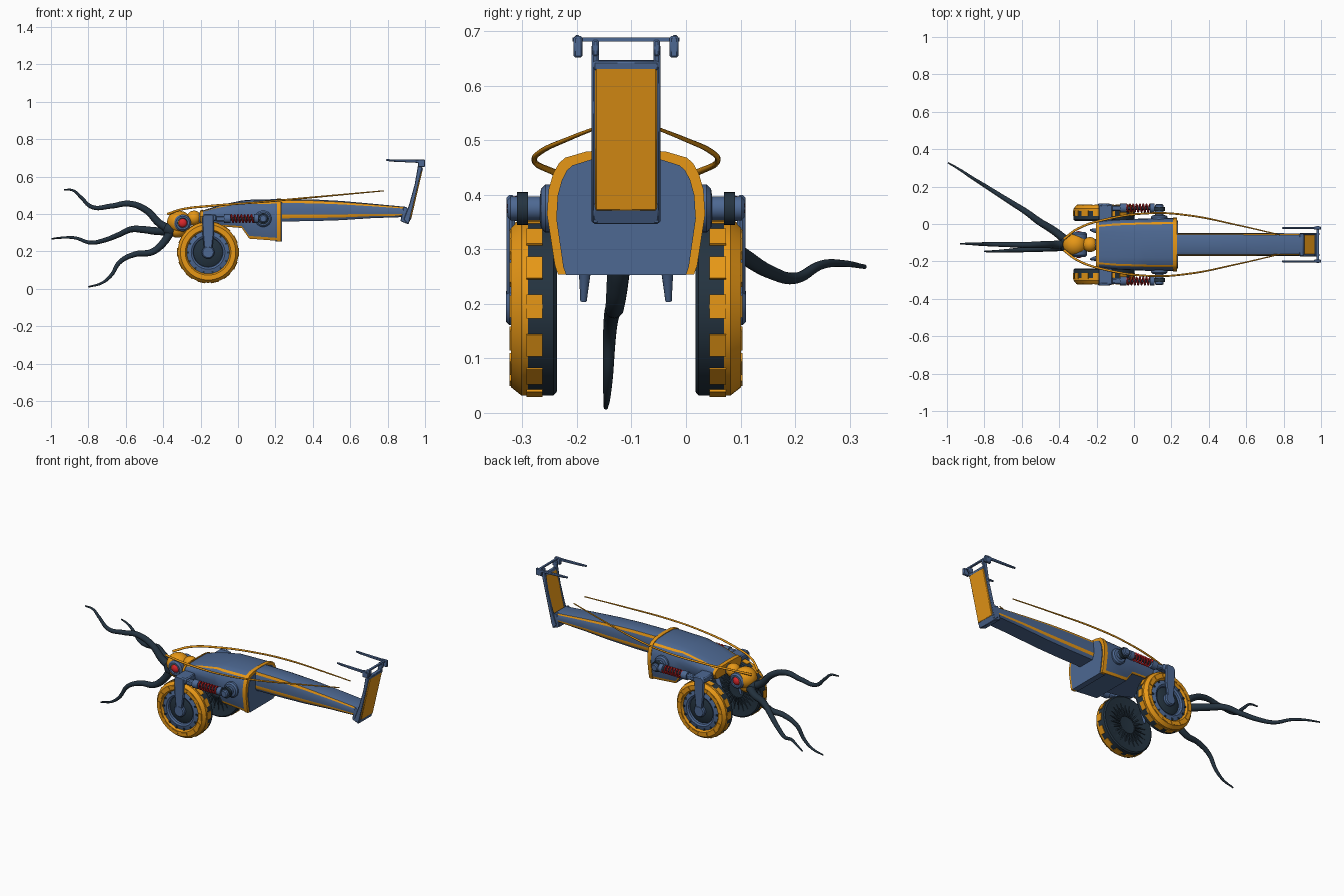
import bpy, bmesh, math
from mathutils import Vector, Matrix

if "Cube" in bpy.data.objects:
    bpy.data.objects.remove(bpy.data.objects["Cube"])

C = -0.11  # y of the machine's centre line


def mat(name, rgb):
    m = bpy.data.materials.new(name)
    m.diffuse_color = (*rgb, 1)
    m.use_nodes = True
    m.node_tree.nodes["Principled BSDF"].inputs["Base Color"].default_value = m.diffuse_color
    return m


BLUE = mat("blue", (0.075, 0.14, 0.29))
ORANGE = mat("orange", (0.80, 0.31, 0.008))
DARK = mat("dark", (0.018, 0.034, 0.052))
RED = mat("red", (0.7, 0.02, 0.025))


def finish(name, bm, mats, angle=35):
    bmesh.ops.remove_doubles(bm, verts=bm.verts, dist=1e-5)
    bmesh.ops.recalc_face_normals(bm, faces=bm.faces)
    me = bpy.data.meshes.new(name)
    bm.to_mesh(me)
    bm.free()
    for m in mats:
        me.materials.append(m)
    me.shade_smooth()
    me.set_sharp_from_angle(angle=math.radians(angle))
    ob = bpy.data.objects.new(name, me)
    bpy.context.collection.objects.link(ob)
    return ob


def loft(name, stations, half, mats, stripes=()):
    """Mirrored half section (width, height fractions) swept along x."""
    bm = bmesh.new()
    rings = []
    for x, zb, zt, w in stations:
        pts = [(a * w, zb + b * (zt - zb)) for a, b in half]
        full = pts + [(-a, b) for a, b in reversed(pts)]
        rings.append([bm.verts.new((x, C + a, b)) for a, b in full])
    n = len(rings[0])
    for r0, r1 in zip(rings, rings[1:]):
        for i in range(n):
            f = bm.faces.new((r0[i], r0[(i + 1) % n], r1[(i + 1) % n], r1[i]))
            f.material_index = int(i in stripes or (n - 2 - i) in stripes)
    bm.faces.new(rings[0])
    bm.faces.new(rings[-1])
    return finish(name, bm, mats)


def prism(name, prof, o0, o1, m, s=1, bevel=0.003):
    """xz outline extruded between two offsets from the centre line."""
    bm = bmesh.new()
    a = [bm.verts.new((x, C + s * o0, z)) for x, z in prof]
    b = [bm.verts.new((x, C + s * o1, z)) for x, z in prof]
    n = len(a)
    for i in range(n):
        bm.faces.new((a[i], a[(i + 1) % n], b[(i + 1) % n], b[i]))
    bm.faces.new(a)
    bm.faces.new(b)
    ob = finish(name, bm, [m])
    if bevel:
        mod = ob.modifiers.new("bevel", "BEVEL")
        mod.width = bevel
        mod.segments = 1
    return ob


def rect(x0, x1, z0, z1):
    return [(x0, z0), (x1, z0), (x1, z1), (x0, z1)]


def lathe(name, prof, x, z, m, s=1, n=48):
    """Profile (radius, offset) spun around a y axis."""
    bm = bmesh.new()
    rings = [[bm.verts.new((x + r * math.cos(2 * math.pi * i / n), C + s * o,
                            z + r * math.sin(2 * math.pi * i / n))) for i in range(n)] for r, o in prof]
    for a, b in zip(rings, rings[1:]):
        for i in range(n):
            bm.faces.new((a[i], a[(i + 1) % n], b[(i + 1) % n], b[i]))
    bmesh.ops.dissolve_degenerate(bm, dist=1e-6, edges=bm.edges)
    return finish(name, bm, [m])


def tube(name, pts, m, smooth=True, res=4):
    """Round tube through (x, y, z, radius) points."""
    cu = bpy.data.curves.new(name, "CURVE")
    cu.dimensions = "3D"
    cu.bevel_depth = 1
    cu.bevel_resolution = res
    cu.use_fill_caps = True
    cu.resolution_u = 10
    sp = cu.splines.new("BEZIER" if smooth else "POLY")
    ps = sp.bezier_points if smooth else sp.points
    ps.add(len(pts) - 1)
    for p, (x, y, z, r) in zip(ps, pts):
        p.co = (x, y, z) if smooth else (x, y, z, 1)
        p.radius = r
        if smooth:
            p.handle_left_type = p.handle_right_type = "AUTO"
    cu.materials.append(m)
    ob = bpy.data.objects.new(name, cu)
    bpy.context.collection.objects.link(ob)
    return ob


def ball(name, x, o, z, r, m, scale=(1, 1, 1)):
    bm = bmesh.new()
    bmesh.ops.create_uvsphere(bm, u_segments=32, v_segments=16, radius=r)
    bmesh.ops.scale(bm, vec=scale, verts=bm.verts)
    bmesh.ops.translate(bm, vec=(x, C + o, z), verts=bm.verts)
    return finish(name, bm, [m])


# Main body shell with orange edge stripes and rims
shell = [(0, 0), (.86, 0), (.9, .07), (1, .48), (.98, .68), (.92, .81), (.85, .89), (.77, .935), (.5, .985), (0, 1)]
loft("body", [(-.2, .36, .415, .122), (-.1, .335, .447, .133), (.02, .325, .472, .138),
              (.06, .268, .476, .14), (.22, .256, .48, .142)], shell, [BLUE, ORANGE], (1, 6))
loft("body_rear_rim", [(.208, .254, .483, .145), (.23, .254, .483, .145)], shell, [ORANGE])
loft("body_front_rim", [(-.203, .358, .417, .125), (-.188, .354, .424, .127)], shell, [ORANGE])
loft("body_rear_plate", [(.2, .253, .468, .128), (.234, .253, .468, .128)], shell, [BLUE])

# Tail boom with side stripes
boom = [(0, 0), (.8, 0), (.97, .14), (1, .3), (1, .52), (.95, .82), (.85, .94), (.6, 1), (0, 1)]
loft("tail_boom", [(.22, .36, .48, .062), (.4, .362, .478, .062), (.55, .367, .47, .062),
                   (.72, .378, .455, .061), (.9, .384, .438, .06)], boom, [BLUE, ORANGE], (2, 5))

# Upright tail panel and its frame
prism("tail_base", [(.868, .362), (.91, .345), (.925, .375), (.905, .435), (.885, .44)], -.06, .06, BLUE)
prism("tail_panel", [(.903, .375), (.925, .37), (.987, .635), (.965, .64)], -.057, .057, ORANGE)
prism("tail_panel_top", [(.963, .632), (.986, .628), (.989, .645), (.968, .648)], -.06, .06, BLUE)
prism("top_crossbar", rect(.977, .989, .681, .689), -.098, .098, BLUE, bevel=0)
for s in (-1, 1):
    prism("tail_post", [(.885, .37), (.912, .346), (.99, .668), (.965, .677), (.945, .56), (.915, .45)],
          .05, .063, BLUE, s)
    prism("post_head", rect(.963, .993, .655, .684), .05, .062, BLUE, s)
    prism("prong_block", rect(.962, 1.0, .652, .691), .08, .096, BLUE, s)
    prism("prong", [(.792, .684), (.82, .68), (.97, .673), (.97, .69), (.792, .693)], .084, .095, BLUE, s)

# Head with eyes, neck and mouth
ball("head", -.315, 0, .356, .063, ORANGE, (1.02, 1, .97))
ball("mouth", -.36, 0, .318, .04, DARK)
ball("jaw", -.325, 0, .315, .046, ORANGE, (1, .9, .9))
ball("neck_ball", -.235, 0, .378, .04, ORANGE)
tube("neck", [(-.3, C, .36, .03), (-.16, C, .385, .03)], BLUE, False)

for s in (-1, 1):
    lathe("eye_ring", [(0, .03), (.045, .03), (.045, .057), (.036, .066), (.027, .066), (.024, .058), (0, .058)],
          -.296, .352, BLUE, s, 32)
    ball("eye", -.296, s * .055, .352, .024, RED, (1, .7, 1))
    # Antenna
    tube("antenna", [(x, C + s * o, z, r) for x, o, z, r in (
        (-.375, .03, .4, .007), (-.3, .085, .425, .006), (-.15, .135, .443, .006), (.1, .168, .462, .005),
        (.3, .155, .48, .005), (.55, .105, .503, .004), (.78, .052, .524, .003))], ORANGE)
    # Small prong under the body
    tube("under_prong", [(-.17, C + s * .07, .36, .014), (-.21, C + s * .075, .27, .012),
                         (-.23, C + s * .078, .205, .006)], BLUE)

    # Wheel
    X, Z = -.16, .195
    lathe("tyre", [(0, .145), (.06, .142), (.14, .128), (.156, .127), (.163, .133), (.163, .18), (.1, .18), (0, .18)],
          X, Z, DARK, s)
    lathe("wheel_rim", [(.112, .175), (.163, .175), (.163, .192), (.148, .211), (.122, .211), (.114, .2), (.112, .175)],
          X, Z, ORANGE, s)
    lathe("wheel_disc", [(.075, .17), (.116, .17), (.116, .199), (.09, .206), (.08, .2), (.075, .17)], X, Z, BLUE, s)
    lathe("wheel_hub", [(0, .17), (.08, .17), (.08, .187), (.05, .2), (0, .2)], X, Z, DARK, s)
    lathe("axle_cap", [(0, .18), (.034, .18), (.034, .214), (.028, .22), (0, .22)], X, Z, BLUE, s, 24)
    # Tread tabs over the tyre, rim bolts and inner ribs
    for nm, count, size, rad, off, m in (("tread_tabs", 14, (.044, .03, .006), .1625, .168, ORANGE),
                                         ("rim_plates", 14, (.04, .006, .02), .135, .211, ORANGE),
                                         ("disc_bolts", 14, (.01, .006, .012), .108, .203, DARK),
                                         ("inner_ribs", 24, (.008, .01, .1), .1, .135, DARK)):
        bm = bmesh.new()
        for i in range(count):
            mx = (Matrix.Translation((X, C + s * off, Z)) @ Matrix.Rotation(2 * math.pi * (i + .5) / count, 4, "Y")
                  @ Matrix.Translation((0, 0, rad)) @ Matrix.Diagonal((*size, 1)))
            bmesh.ops.create_cube(bm, size=1, matrix=mx)
        finish(nm, bm, [m])

    # Wheel fork and suspension arm
    prism("wheel_fork", [(-.178, .18), (-.142, .18), (-.128, .3), (-.128, .39), (-.14, .4), (-.18, .4),
                         (-.192, .385), (-.19, .3)], .204, .219, BLUE, s, .005)
    prism("fork_top", rect(-.19, -.115, .362, .397), .12, .216, BLUE, s, .006)
    prism("fork_link", rect(-.12, -.05, .36, .39), .18, .21, BLUE, s, .006)

    # Suspension spring between two mounts
    y, zs = C + s * .195, .375
    tube("spring_rod", [(-.09, y, zs, .009), (.14, y, zs, .009)], DARK, False)
    tube("spring_front_cup", [(-.075, y, zs, .024), (-.04, y, zs, .024)], BLUE, False, 6)
    tube("spring_rear_cup", [(.085, y, zs, .024), (.11, y, zs, .024)], BLUE, False, 6)
    tube("spring", [(-.04 + .125 * i / 112, y + .02 * math.cos(i * math.pi / 8),
                     zs + .02 * math.sin(i * math.pi / 8), .0045) for i in range(113)], RED, False, 2)
    lathe("spring_mount", [(0, .12), (.044, .12), (.044, .148), (.036, .156), (.022, .158), (.022, .212), (.016, .217),
                           (0, .217)], .135, zs, BLUE, s, 32)
    lathe("mount_collar", [(.02, .18), (.03, .18), (.03, .2), (.02, .2), (.02, .18)], .135, zs, DARK, s, 24)

# Three wavy feelers reaching forward from the mouth
feelers = {
    "upper_feeler": [(-.36, -.11, .315), (-.42, -.11, .35), (-.49, -.11, .42), (-.58, -.112, .455), (-.68, -.11, .442),
                     (-.78, -.108, .437), (-.84, -.107, .49), (-.88, -.106, .525), (-.93, -.105, .531)],
    "side_feeler": [(-.36, -.09, .31), (-.43, -.035, .308), (-.51, .015, .317), (-.57, .06, .318), (-.64, .105, .288),
                    (-.72, .155, .258), (-.79, .2, .247), (-.87, .25, .272), (-.93, .29, .274), (-.995, .328, .268)],
    "lower_feeler": [(-.36, -.12, .305), (-.4, -.125, .245), (-.46, -.13, .197), (-.55, -.135, .185),
                     (-.63, -.14, .145), (-.68, -.143, .07), (-.73, -.145, .03), (-.8, -.147, .01)],
}
for name, path in feelers.items():
    n = len(path) - 1
    tube(name, [(*p, .023 - .019 * (i / n)) for i, p in enumerate(path)], DARK)
